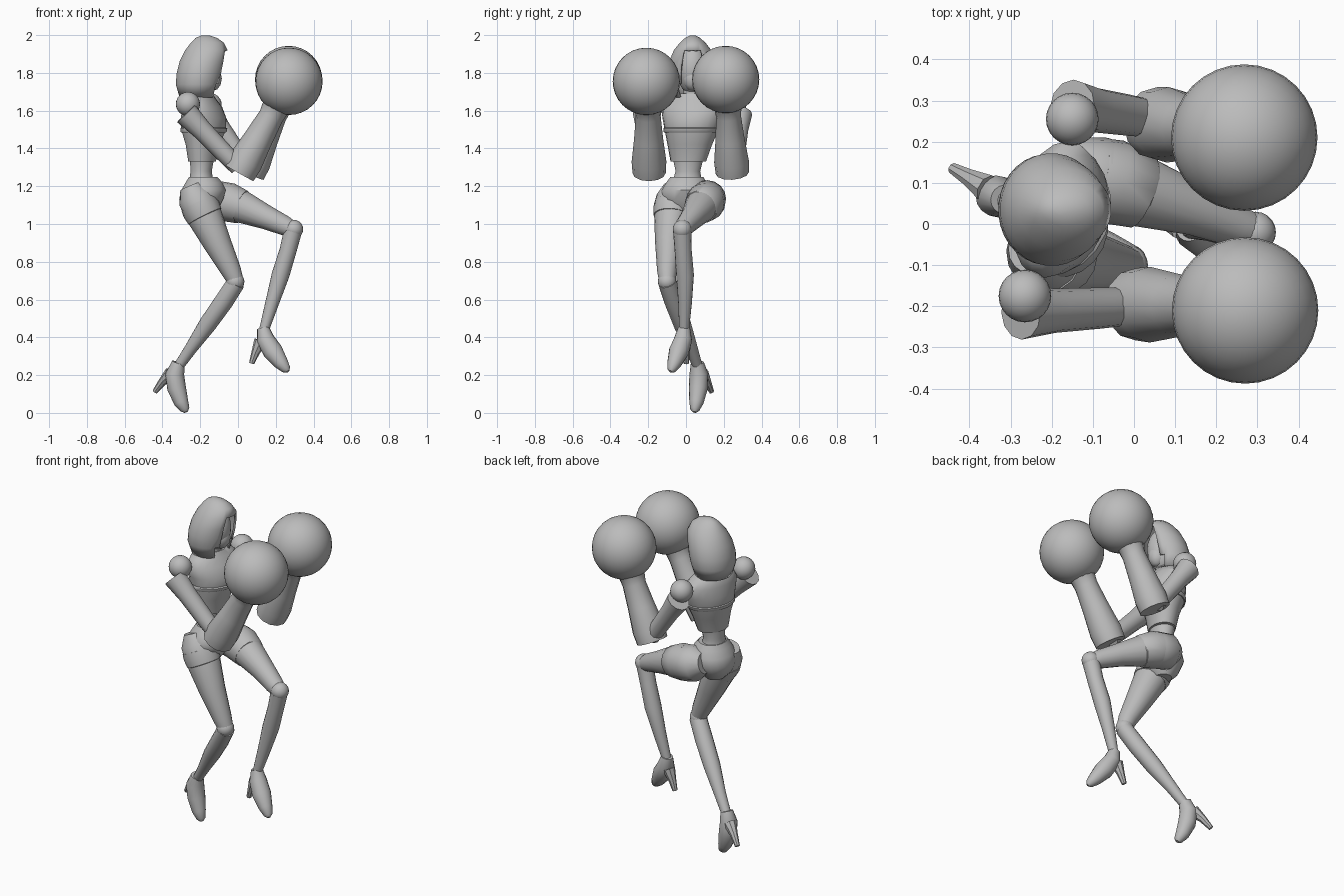
import bpy, bmesh, math
from mathutils import Vector, Matrix

if "Cube" in bpy.data.objects:
    bpy.data.objects.remove(bpy.data.objects["Cube"], do_unlink=True)

grey = bpy.data.materials.new("plain_grey")
grey.use_nodes = True
COLOUR = (0.5, 0.5, 0.5, 1)
grey.diffuse_color = COLOUR
grey.node_tree.nodes["Principled BSDF"].inputs["Base Color"].default_value = COLOUR

TWIST = math.radians(-15)  # the chest turns slightly to its right


def finish(name, bm, angle=40):
    bmesh.ops.recalc_face_normals(bm, faces=bm.faces)
    mesh = bpy.data.meshes.new(name)
    bm.to_mesh(mesh)
    bm.free()
    mesh.materials.append(grey)
    ob = bpy.data.objects.new(name, mesh)
    bpy.context.collection.objects.link(ob)
    bpy.ops.object.select_all(action='DESELECT')
    ob.select_set(True)
    bpy.context.view_layer.objects.active = ob
    bpy.ops.object.shade_smooth_by_angle(angle=math.radians(angle))
    return ob


def bridge(bm, rings, caps=True):
    for a, b in zip(rings, rings[1:]):
        n = len(a)
        for i in range(n):
            bm.faces.new((a[i], a[(i + 1) % n], b[(i + 1) % n], b[i]))
    if caps:
        bm.faces.new(rings[0])
        bm.faces.new(rings[-1])


def tube(name, points, sides=16, angle=40):
    """Round limb through (x, y, z, radius) points."""
    bm = bmesh.new()
    centres = [Vector(p[:3]) for p in points]
    last = len(points) - 1
    rings = []
    for i, p in enumerate(points):
        t = (centres[min(i + 1, last)] - centres[max(i - 1, 0)]).normalized()
        u = t.cross(Vector((0, 1, 0))).normalized()
        v = t.cross(u)
        rings.append([bm.verts.new(centres[i] + p[3] * (u * math.cos(a) + v * math.sin(a)))
                      for a in (math.tau * k / sides for k in range(sides))])
    bridge(bm, rings)
    return finish(name, bm, angle)


def ring(bm, z, x, y, depth, width, turn, sides):
    rot = Matrix.Rotation(turn, 3, 'Z')
    return [bm.verts.new(Vector((x, y, z)) + rot @ Vector((depth * math.cos(a), width * math.sin(a), 0)))
            for a in (math.tau * (k + 0.5) / sides for k in range(sides))]


def stack(name, sections, turn=TWIST, sides=20):
    """Body part from level ovals (z, x, y, half depth, half width)."""
    bm = bmesh.new()
    bridge(bm, [ring(bm, *s, turn, sides) for s in sections])
    return finish(name, bm)


def ball(name, centre, radius, scale=(1, 1, 1), segs=32):
    bm = bmesh.new()
    bmesh.ops.create_uvsphere(bm, u_segments=segs, v_segments=segs // 2, radius=radius)
    bmesh.ops.scale(bm, vec=scale, verts=bm.verts)
    bmesh.ops.translate(bm, vec=centre, verts=bm.verts)
    return finish(name, bm, 60)


# Hood: open at the face, with a thin rim
bm = bmesh.new()
HOOD = [(1.67, -.31, -.11, .11), (1.74, -.33, -.09, .135), (1.80, -.325, -.075, .137),
        (1.86, -.31, -.063, .125), (1.92, -.28, -.055, .1), (1.96, -.25, -.075, .068),
        (1.985, -.225, -.11, .04), (1.998, -.195, -.15, .015)]
rings = [ring(bm, z, (a + b) / 2, .035, (b - a) / 2, w, 0, 32) for z, a, b, w in HOOD]
bridge(bm, rings, caps=False)
bm.faces.new(rings[-1])
opening = []
for f in bm.faces:
    c = f.calc_center_median()
    if c.x > -.17 and c.z < 1.94 and abs(c.y - .035) < .07 - max(0, c.z - 1.86) * .5:
        opening.append(f)
bmesh.ops.delete(bm, geom=opening, context='FACES')
hood = finish("hood", bm, 50)
rim = hood.modifiers.new("rim", 'SOLIDIFY')
rim.thickness = .012
rim.offset = -1

# Head and neck
ball("head", (-.185, .035, 1.82), .1, (.98, .85, 1.35), 24)
ball("face_mask", (-.135, .035, 1.77), .055, (.9, .95, 1.2), 12)
tube("neck", [(-.195, .035, 1.56, .06), (-.19, .035, 1.68, .05), (-.185, .035, 1.75, .05)])

# Chest vest with a hem and a centre seam
stack("vest", [(1.33, -.19, .012, .072, .095), (1.42, -.187, .02, .088, .12),
               (1.50, -.182, .03, .118, .145), (1.56, -.182, .033, .118, .16),
               (1.62, -.19, .035, .1, .17), (1.66, -.2, .035, .08, .14),
               (1.69, -.195, .035, .06, .08)])
stack("vest_band", [(1.485, -.183, .028, .118, .146), (1.49, -.182, .028, .122, .149),
                    (1.505, -.181, .03, .124, .152), (1.51, -.182, .03, .118, .148)])

# Waist and hips
stack("waist", [(1.20, -.19, .005, .075, .09), (1.24, -.195, .008, .062, .075),
                (1.28, -.195, .01, .057, .066), (1.36, -.19, .012, .066, .085)], 0)
stack("shorts", [(1.03, -.2, 0, .05, .06), (1.07, -.2, 0, .09, .095),
                 (1.13, -.195, 0, .118, .135), (1.18, -.182, 0, .12, .13),
                 (1.22, -.18, .002, .098, .108), (1.25, -.185, .005, .075, .088)], 0)

# Raised left leg
tube("left_thigh", [(-.2, .11, 1.15, .06), (-.15, .112, 1.135, .1), (-.08, .108, 1.12, .103),
                    (0, .085, 1.1, .09), (.15, .035, 1.035, .064), (.25, -.005, .99, .052),
                    (.3, -.02, .965, .04)])
tube("left_shorts_cuff", [(-.09, .11, 1.125, .1), (-.05, .102, 1.115, .104),
                          (.02, .078, 1.09, .091), (.022, .077, 1.089, .08)])
tube("left_calf", [(.29, -.02, .96, .048), (.265, -.015, .86, .045), (.225, -.005, .73, .047),
                   (.18, -.005, .58, .036), (.138, -.01, .44, .026)])
# Supporting right leg
tube("right_thigh", [(-.25, -.06, 1.2, .06), (-.225, -.065, 1.14, .094), (-.19, -.072, 1.07, .098),
                     (-.11, -.09, .9, .074), (-.035, -.1, .75, .053), (-.005, -.1, .68, .04)])
tube("right_shorts_cuff", [(-.21, -.068, 1.11, .099), (-.195, -.071, 1.08, .102),
                           (-.175, -.075, 1.04, .097), (-.174, -.075, 1.038, .085)])
tube("right_calf", [(-.01, -.1, .69, .048), (-.075, -.065, .59, .05), (-.16, -.02, .47, .047),
                    (-.25, .03, .34, .033), (-.312, .06, .25, .027)])
ball("left_knee", (.295, -.02, .972), .05, segs=20)
ball("right_knee", (-.015, -.1, .695), .049, segs=20)

# High-heeled shoes
tube("right_shoe", [(-.315, .06, .265, .035), (-.335, .068, .205, .05), (-.325, .065, .13, .05),
                    (-.3, .055, .055, .038), (-.28, .047, .018, .025), (-.275, .045, .004, .01)])
tube("right_heel", [(-.355, .085, .21, .036), (-.4, .112, .165, .022), (-.44, .135, .112, .014)], 8)
tube("left_shoe", [(.133, -.01, .45, .032), (.145, -.015, .39, .048), (.185, -.038, .325, .053),
                   (.23, -.062, .262, .038), (.256, -.076, .23, .024), (.264, -.082, .219, .009)])
tube("left_heel", [(.12, -.006, .38, .036), (.093, -.002, .32, .022), (.072, .002, .262, .014)], 8)

# Arms, flared glove cuffs and round gloves
ARMS = {
    "right": ((-.265, -.175, 1.635), (-.275, -.215, 1.585), (.0, -.2, 1.3),
              (.005, -.195, 1.27), (.175, -.2, 1.57), (.27, -.21, 1.755)),
    "left": ((-.15, .255, 1.63), (-.15, .285, 1.585), (.05, .255, 1.3),
             (.055, .245, 1.27), (.19, .225, 1.57), (.268, .21, 1.765)),
}
for side, places in ARMS.items():
    shoulder, top, elbow, base, wrist, glove = map(Vector, places)
    ball(side + "_shoulder", shoulder, .064, segs=24)
    tube(side + "_upper_arm", [(*top, .066), (*top.lerp(elbow, .3), .054),
                               (*top.lerp(elbow, .7), .05), (*elbow, .045)], 12)
    tube(side + "_cuff", [(*base, .088), (*base.lerp(wrist, .2), .092),
                          (*base.lerp(wrist, .6), .077), (*wrist, .066),
                          (*wrist.lerp(glove, .25), .073), (*wrist.lerp(glove, .5), .1)], 12, 32)
    ball(side + "_glove", glove, .178)
